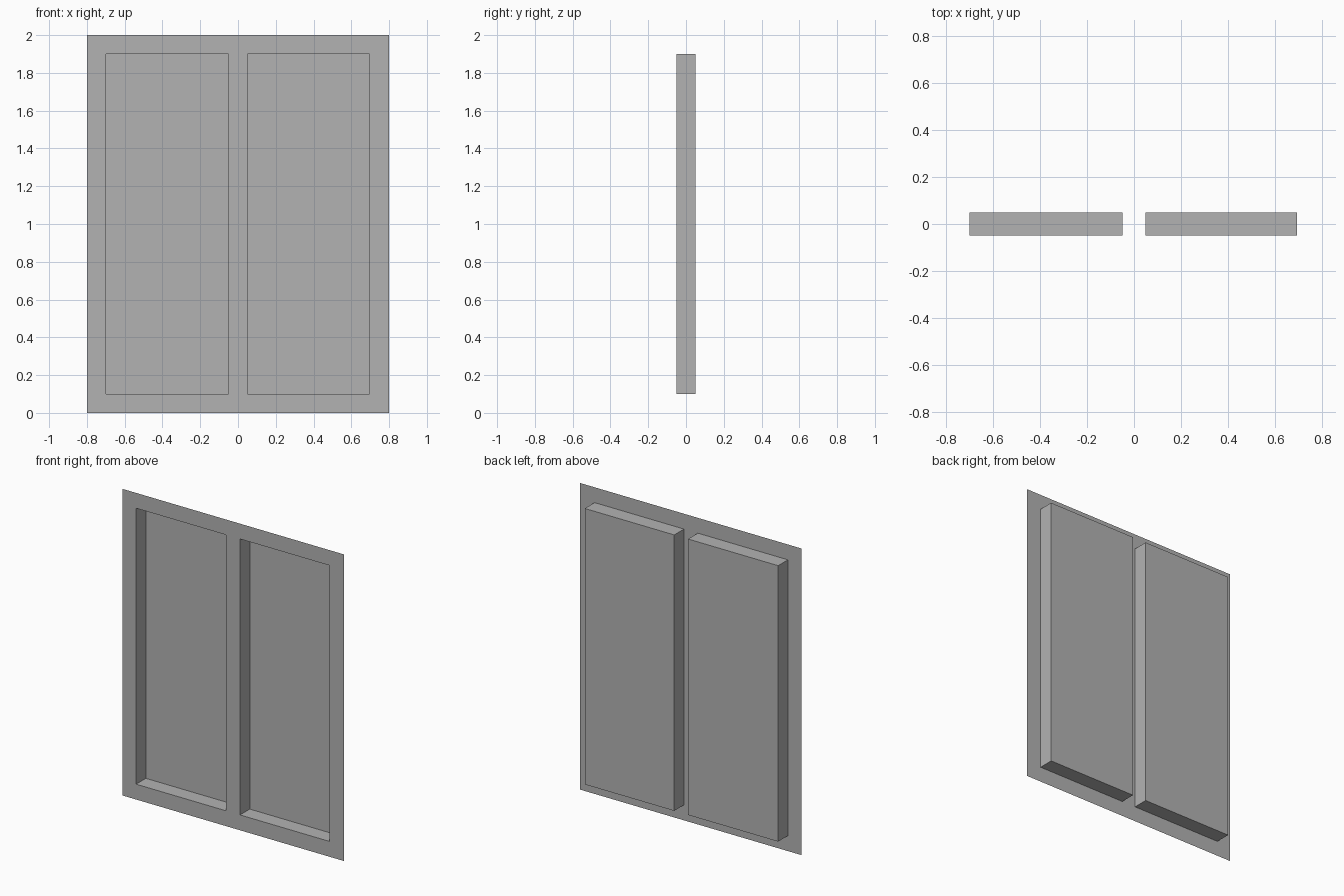
import bpy
import bmesh

cube = bpy.data.objects.get("Cube")
if cube:
    bpy.data.objects.remove(cube, do_unlink=True)

# Single flat colour
GREY = (0.45, 0.45, 0.45, 1.0)
grey = bpy.data.materials.new("plain_grey")
grey.use_nodes = True
grey.diffuse_color = GREY
grey.node_tree.nodes["Principled BSDF"].inputs["Base Color"].default_value = GREY

FRONT, DEPTH = -0.05, 0.1
columns = [-0.8, -0.7, -0.05, 0.05, 0.695, 0.8]
rows = [0.0, 0.1, 1.9, 2.0]

# Thin front sheet, divided along the borders of the two panels
bm = bmesh.new()
grid = [[bm.verts.new((x, FRONT, z)) for x in columns] for z in rows]
panels = []
for r in range(len(rows) - 1):
    for c in range(len(columns) - 1):
        face = bm.faces.new((grid[r][c], grid[r][c + 1],
                             grid[r + 1][c + 1], grid[r + 1][c]))
        if r == 1 and c % 2 == 1:
            panels.append(face)

# Push both panels back into open trays
trays = bmesh.ops.extrude_discrete_faces(bm, faces=panels)["faces"]
for tray in trays:
    bmesh.ops.translate(bm, verts=tray.verts, vec=(0, DEPTH, 0))

mesh = bpy.data.meshes.new("recessed_double_panel")
bm.to_mesh(mesh)
bm.free()
mesh.materials.append(grey)
panel = bpy.data.objects.new("recessed_double_panel", mesh)
bpy.context.collection.objects.link(panel)
